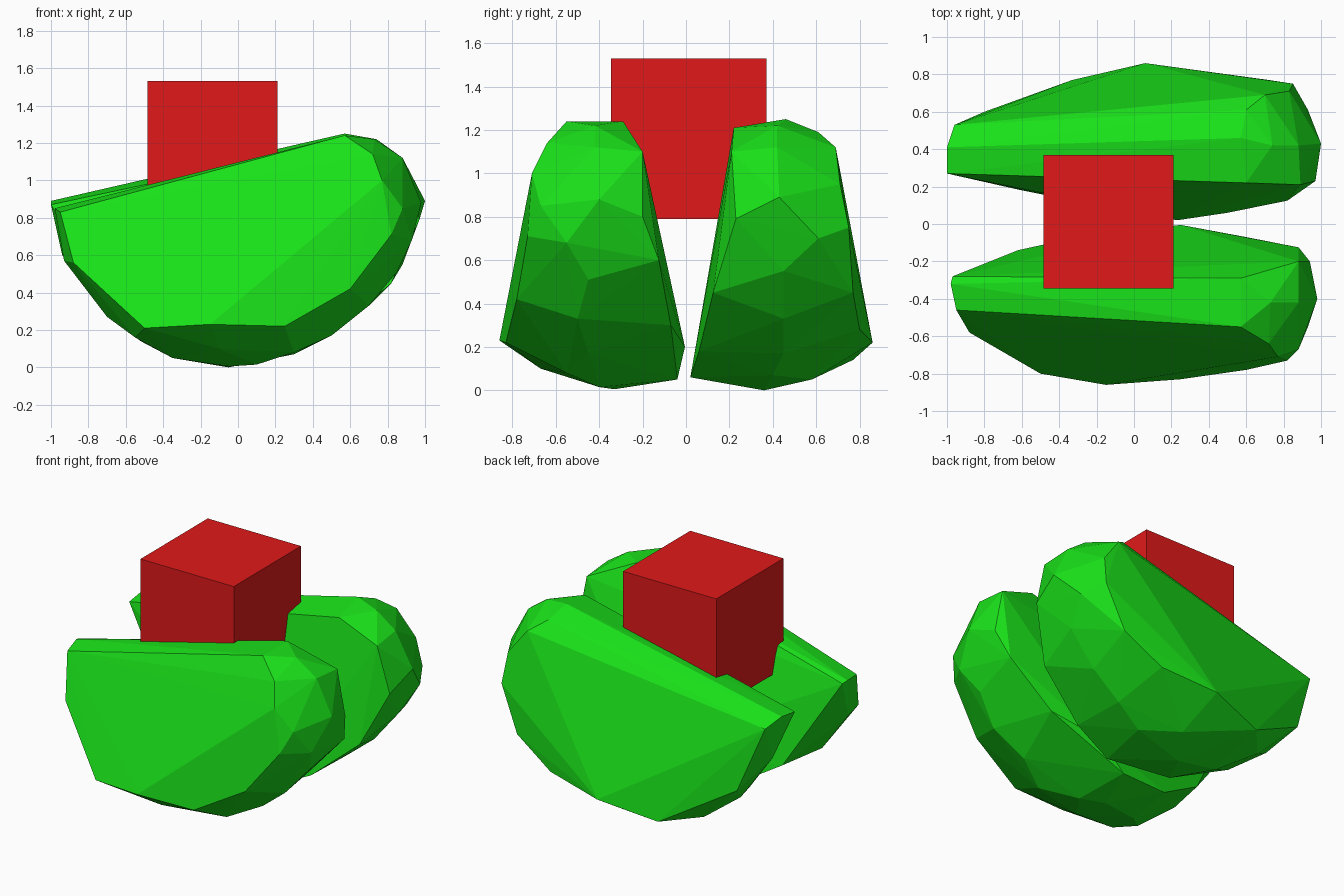
import bpy, bmesh
from mathutils import Vector


def material(name, color):
    m = bpy.data.materials.new(name)
    m.diffuse_color = color
    return m


def faceted_hull(name, outlines, mat):
    """Flat-faced solid wrapped around three outlines of (x, y, z) points."""
    bm = bmesh.new()
    for outline in outlines:
        for p in outline:
            bm.verts.new(p)
    res = bmesh.ops.convex_hull(bm, input=bm.verts)
    loose = {g for g in res["geom_interior"] + res["geom_unused"]
             if isinstance(g, bmesh.types.BMVert) and g.is_valid}
    bmesh.ops.delete(bm, geom=list(loose), context='VERTS')
    bmesh.ops.recalc_face_normals(bm, faces=bm.faces)
    me = bpy.data.meshes.new(name)
    bm.to_mesh(me)
    bm.free()
    me.materials.append(mat)
    ob = bpy.data.objects.new(name, me)
    bpy.context.collection.objects.link(ob)
    return ob


green = material("green", (0.01, 0.75, 0.01, 1))
red = material("red", (0.75, 0.01, 0.01, 1))

# front rounded block: outer cheek, middle rim, inner cheek
front_outer = [(-.95, -.46, .83), (-.88, -.58, .56), (-.5, -.80, .21), (-.15, -.86, .23),
               (.25, -.83, .22), (.60, -.78, .42), (.82, -.73, .71), (.88, -.67, .85),
               (.77, -.71, 1.0), (.72, -.64, 1.14), (.57, -.55, 1.24)]
front_rim = [(-.98, -.32, .85), (-.93, -.40, .57), (-.70, -.45, .27), (-.55, -.62, .16),
             (-.35, -.42, .05), (-.05, -.33, .005), (-.1, -.67, .10), (.10, -.40, .015),
             (.30, -.55, .08), (.50, -.45, .17), (.70, -.5, .33), (.85, -.45, .51),
             (.93, -.55, .68), (.98, -.40, .88), (.88, -.42, 1.12), (.73, -.42, 1.22)]
front_inner = [(-.97, -.28, .84), (-.62, -.14, .25), (-.30, -.07, .06), (.05, -.04, .05),
               (.25, -.005, .20), (.60, -.07, .30), (.88, -.125, .60), (.94, -.20, .80),
               (.88, -.20, 1.10), (.57, -.29, 1.24)]
faceted_hull("front_block", (front_outer, front_rim, front_inner), green)

# back rounded block
back_outer = [(-.96, .53, .84), (-.80, .60, .41), (-.33, .77, .14), (.06, .86, .22),
              (.45, .80, .28), (.72, .77, .45), (.85, .75, .75), (.83, .71, .95),
              (.70, .69, 1.12), (.60, .61, 1.19)]
back_rim = [(-1, .41, .89), (-.94, .42, .60), (-.70, .42, .27), (-.52, .55, .14),
            (-.35, .36, .05), (-.05, .36, 0), (.10, .58, .05), (.30, .40, .07),
            (.50, .45, .17), (.70, .45, .33), (.88, .45, .55), (.93, .61, .70),
            (1, .43, .89), (.88, .42, 1.12), (.74, .42, 1.22), (.57, .46, 1.25)]
back_inner = [(-1, .27, .87), (-.60, .18, .22), (-.20, .10, .05), (.23, .02, .06),
              (.50, .06, .18), (.82, .125, .45), (.97, .23, .79), (.89, .21, 1.10),
              (.60, .22, 1.21)]
faceted_hull("back_block", (back_outer, back_rim, back_inner), green)

# red box resting between the two blocks
lo, hi = Vector((-.485, -.345, .79)), Vector((.21, .37, 1.53))
bpy.ops.mesh.primitive_cube_add(size=1, location=(lo + hi) / 2)
box = bpy.context.object
box.name = "red_box"
box.scale = hi - lo
box.data.materials.append(red)
